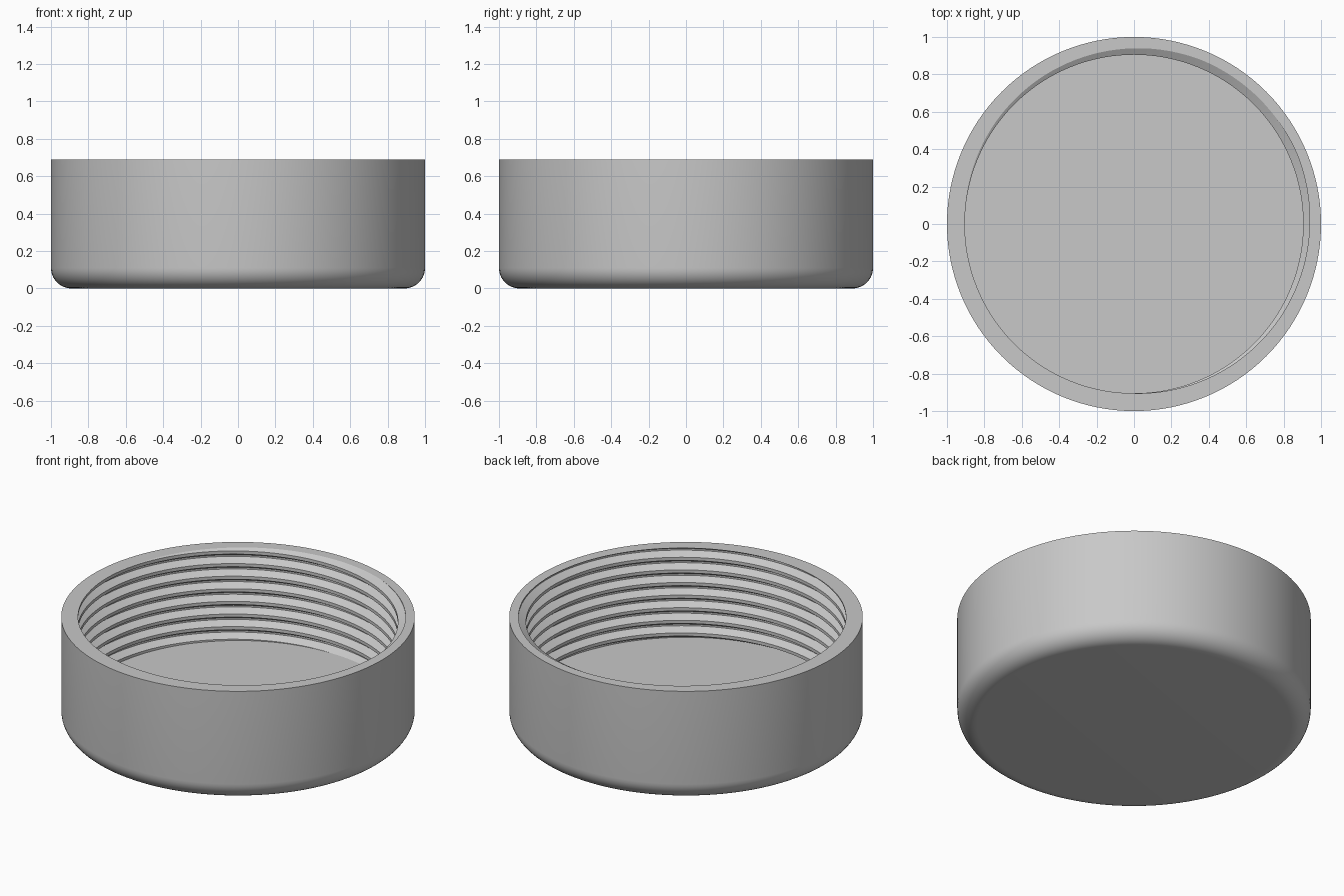
import bpy, bmesh, math

if "Cube" in bpy.data.objects:
    bpy.data.objects.remove(bpy.data.objects["Cube"])

HEIGHT, FLOOR, RADIUS, FILLET = 0.69, 0.119, 1.0, 0.11
PITCH, CREST, ROOT = 0.0787, 0.905, 0.948
N = 128

grey = bpy.data.materials.new("light grey")
grey.diffuse_color = (0.58, 0.58, 0.58, 1)
grey.use_nodes = True
grey.node_tree.nodes["Principled BSDF"].inputs["Base Color"].default_value = grey.diffuse_color


def make_object(name, bm):
    bmesh.ops.recalc_face_normals(bm, faces=bm.faces)
    mesh = bpy.data.meshes.new(name)
    bm.to_mesh(mesh)
    bm.free()
    mesh.materials.append(grey)
    obj = bpy.data.objects.new(name, mesh)
    bpy.context.collection.objects.link(obj)
    return obj


# Solid cap body: a disc with a rounded lower edge
profile = []
for k in range(11):
    a = math.radians(9 * k)
    profile.append((RADIUS - FILLET + FILLET * math.sin(a), FILLET - FILLET * math.cos(a)))
profile.append((RADIUS, HEIGHT))
bm = bmesh.new()
rings = [[bm.verts.new((r * math.cos(math.tau * i / N), r * math.sin(math.tau * i / N), z))
          for i in range(N)] for r, z in profile]
for low, high in zip(rings, rings[1:]):
    for i in range(N):
        j = (i + 1) % N
        bm.faces.new((low[i], low[j], high[j], high[i]))
bm.faces.new(rings[0][::-1])
bm.faces.new(rings[-1])
cap = make_object("screw_cap", bm)

# Threaded core: a right-hand helix with flat crests and roots
thread = [(-PITCH / 8, CREST), (PITCH / 8, CREST),
          (PITCH * 7 / 16, ROOT), (PITCH * 9 / 16, ROOT)]
start = math.radians(225)
bm = bmesh.new()
steps = []
for i in range(-10 * N, 3 * N + 1):
    a = start + math.tau * i / N
    z = HEIGHT + PITCH * i / N
    steps.append([bm.verts.new((r * math.cos(a), r * math.sin(a), z + dz)) for dz, r in thread])
for i in range(len(steps) - 1):
    a, b = steps[i], steps[i + 1]
    for k in range(3):
        bm.faces.new((a[k], b[k], b[k + 1], a[k + 1]))
    if i + 1 + N < len(steps):
        bm.faces.new((a[3], b[3], steps[i + 1 + N][0], steps[i + N][0]))
bmesh.ops.triangulate(bm, faces=bm.faces[:])

# Trim the core at the floor and just above the rim, then close both ends
for z, up in ((FLOOR, -1), (HEIGHT + 0.06, 1)):
    bmesh.ops.bisect_plane(bm, geom=bm.verts[:] + bm.edges[:] + bm.faces[:], dist=1e-6,
                           plane_co=(0, 0, z), plane_no=(0, 0, up), clear_outer=True)
bmesh.ops.holes_fill(bm, edges=[e for e in bm.edges if e.is_boundary], sides=0)
core = make_object("thread_cutter", bm)
core.hide_render = True

# Hollow the cap with the core
cut = cap.modifiers.new("hollow", 'BOOLEAN')
cut.operation = 'DIFFERENCE'
cut.solver = 'EXACT'
cut.object = core
bpy.context.view_layer.objects.active = cap
cap.select_set(True)
bpy.ops.object.modifier_apply(modifier=cut.name)
bpy.data.objects.remove(core)
bpy.ops.object.shade_smooth_by_angle(angle=math.radians(25))
